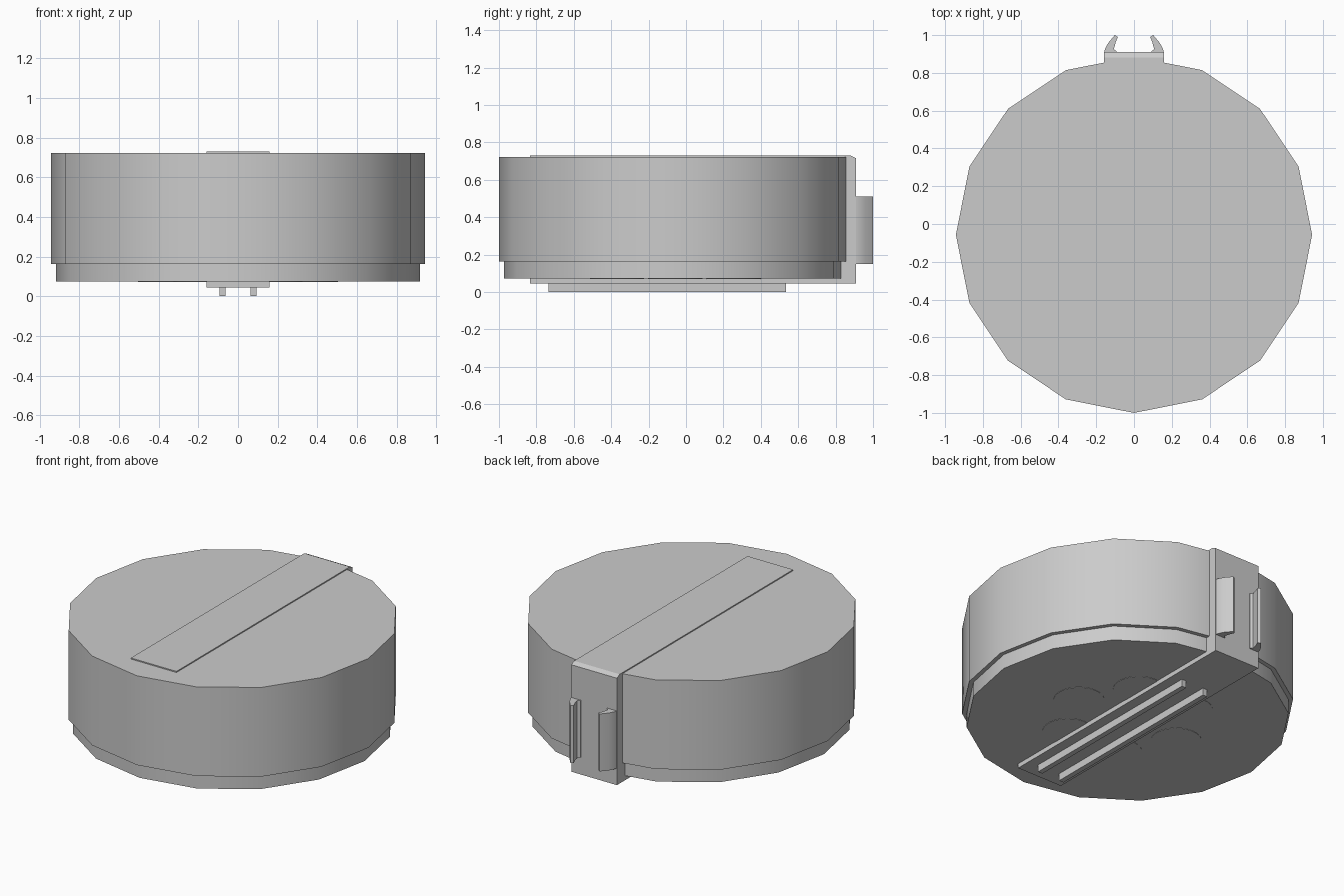
import bpy, bmesh, math
from mathutils import Vector

cube = bpy.data.objects.get("Cube")
if cube:
    bpy.data.objects.remove(cube, do_unlink=True)

CENTRE_Y = -0.057

grey = bpy.data.materials.new("plain_grey")
grey.use_nodes = True
grey.diffuse_color = (0.6, 0.6, 0.6, 1)
grey.node_tree.nodes["Principled BSDF"].inputs["Base Color"].default_value = (0.6, 0.6, 0.6, 1)


def prism(name, points, offset, smooth=False):
    """Extrude a flat outline of 3D points along an offset."""
    bm = bmesh.new()
    face = bm.faces.new([bm.verts.new(p) for p in points])
    new = bmesh.ops.extrude_face_region(bm, geom=[face], use_keep_orig=True)["geom"]
    bmesh.ops.translate(bm, vec=Vector(offset),
                        verts=[g for g in new if isinstance(g, bmesh.types.BMVert)])
    bmesh.ops.recalc_face_normals(bm, faces=bm.faces)
    mesh = bpy.data.meshes.new(name)
    bm.to_mesh(mesh)
    bm.free()
    mesh.materials.append(grey)
    obj = bpy.data.objects.new(name, mesh)
    bpy.context.collection.objects.link(obj)
    if smooth:
        bpy.ops.object.select_all(action="DESELECT")
        obj.select_set(True)
        bpy.context.view_layer.objects.active = obj
        bpy.ops.object.shade_smooth_by_angle(angle=math.radians(30))
    return obj


def disc(name, x, y, radius, sides, z0, z1, smooth=True):
    turn = 2 * math.pi / sides
    ring = [(x + radius * math.cos(i * turn), y + radius * math.sin(i * turn), z0)
            for i in range(sides)]
    return prism(name, ring, (0, 0, z1 - z0), smooth)


# Drum body and its stepped base
disc("drum_body", 0, CENTRE_Y, 0.943, 16, 0.163, 0.722)
disc("drum_base", 0, CENTRE_Y, 0.917, 16, 0.073, 0.163)

# Ring of six flat pads under the base
for i in range(6):
    a = math.radians(60 * i)
    disc(f"base_pad_{i + 1}", 0.36 * math.cos(a), CENTRE_Y + 0.36 * math.sin(a),
         0.145, 24, 0.071, 0.075)

# C-shaped strap over the top, down the back and under the base
strap = [(-0.835, 0.729), (0.882, 0.729), (0.91, 0.715), (0.91, 0.045), (-0.835, 0.045),
         (-0.835, 0.09), (0.8, 0.09), (0.8, 0.7), (-0.835, 0.7)]
prism("strap", [(-0.158, y, z) for y, z in strap], (0.316, 0, 0))

# Rails below and curved clip jaws behind, one on each side
jaw = [(0.158, 0.905), (0.154, 0.925), (0.137, 0.958), (0.102, 1.0),
       (0.085, 0.99), (0.096, 0.965), (0.107, 0.925), (0.092, 0.915), (0.092, 0.905)]
for side, label in ((1, "left"), (-1, "right")):
    rail = [(0.062, 0), (0.094, 0), (0.094, 0.05), (0.062, 0.05)]
    prism(f"{label}_rail", [(side * x, -0.735, z) for x, z in rail], (0, 1.27, 0))
    prism(f"{label}_clip_jaw", [(side * x, y, 0.15) for x, y in jaw], (0, 0, 0.36), True)
